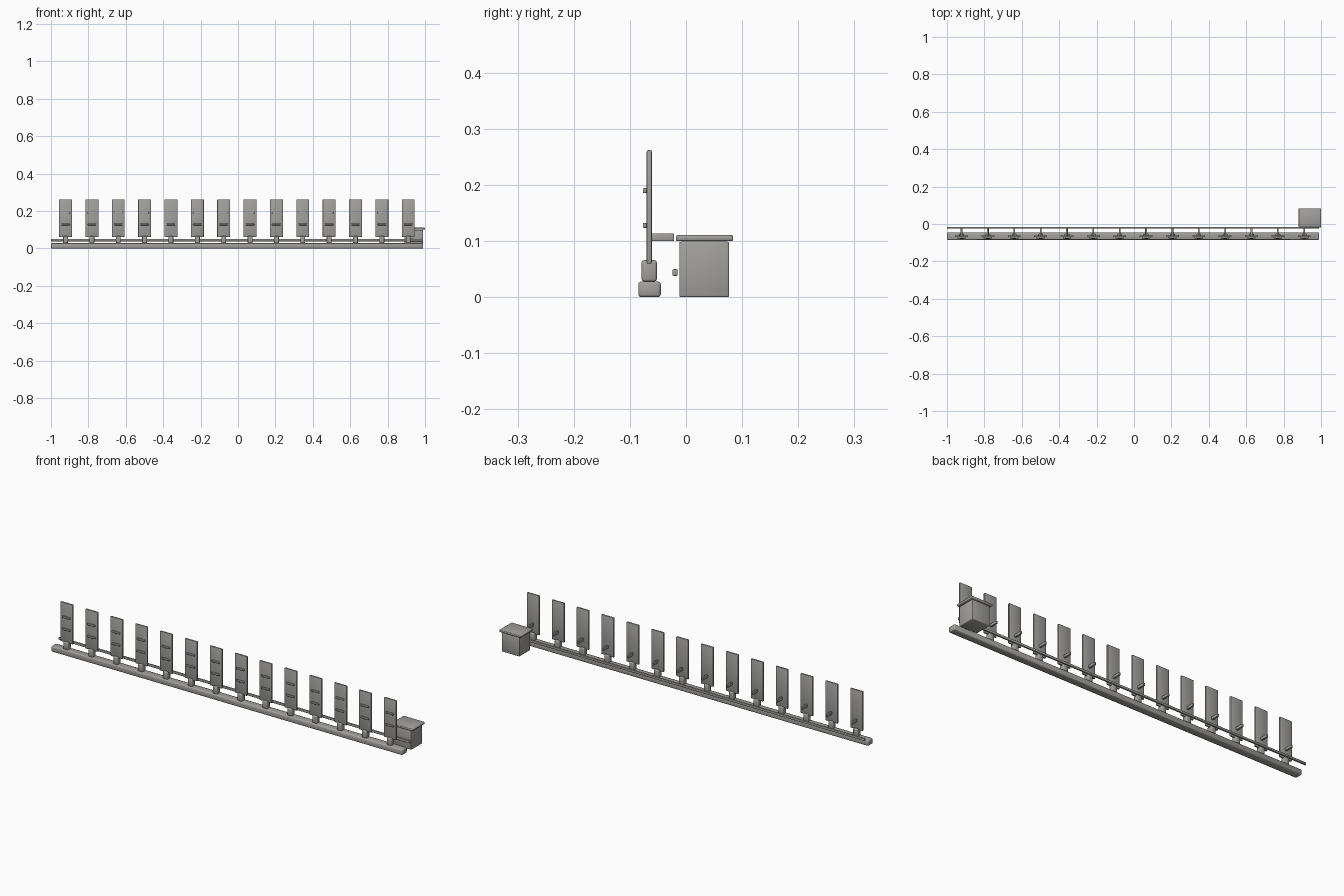
import bpy
import math

cube = bpy.data.objects.get("Cube")
if cube:
    bpy.data.objects.remove(cube, do_unlink=True)

grey = bpy.data.materials.new("warm grey metal")
grey.use_nodes = True
colour = (0.36, 0.355, 0.34, 1)
grey.diffuse_color = colour
grey.node_tree.nodes["Principled BSDF"].inputs["Base Color"].default_value = colour


def block(name, xs, ys, zs, bevel=0.001, segments=2):
    """Rounded box spanning the given ranges."""
    spans = (xs, ys, zs)
    bpy.ops.mesh.primitive_cube_add(size=1, location=[(a + b) / 2 for a, b in spans])
    ob = bpy.context.object
    ob.name = name
    ob.scale = [b - a for a, b in spans]
    bpy.ops.object.transform_apply(location=False, rotation=False, scale=True)
    ob.data.materials.append(grey)
    mod = ob.modifiers.new("rounded edges", "BEVEL")
    mod.width = bevel
    mod.segments = segments
    bpy.ops.object.modifier_apply(modifier=mod.name)
    bpy.ops.object.shade_smooth_by_angle(angle=math.radians(50))
    return ob


def centred(x, width):
    return (x - width / 2, x + width / 2)


# Long base rail and the thin pull rod behind it
block("base_rail", (-1, 0.99), (-0.085, -0.045), (0, 0.028), 0.005)
block("pull_rod", (-1, 0.99), (-0.024, -0.015), (0.038, 0.05), 0.002)

# Row of panels, each with a pedestal, two front ribs and a rear arm
count, first, last = 14, -0.922, 0.91
for i in range(count):
    x = first + (last - first) * i / (count - 1)
    n = i + 1
    block(f"pedestal_{n}", centred(x, 0.026), (-0.079, -0.052), (0.028, 0.066), 0.004)
    block(f"panel_{n}", centred(x, 0.069), (-0.07, -0.061), (0.06, 0.262), 0.002)
    for label, z in (("lower", 0.128), ("upper", 0.19)):
        block(f"{label}_rib_{n}", centred(x, 0.045), (-0.077, -0.069),
              centred(z, 0.009), 0.002)
    block(f"rear_arm_{n}", centred(x, 0.009), (-0.062, -0.021), (0.1, 0.114))

# Control box with an overhanging lid
block("control_box", (0.89, 0.99), (-0.012, 0.077), (0, 0.099), 0.003)
block("control_box_lid", (0.88, 1.0), (-0.018, 0.084), (0.1, 0.111), 0.003)
